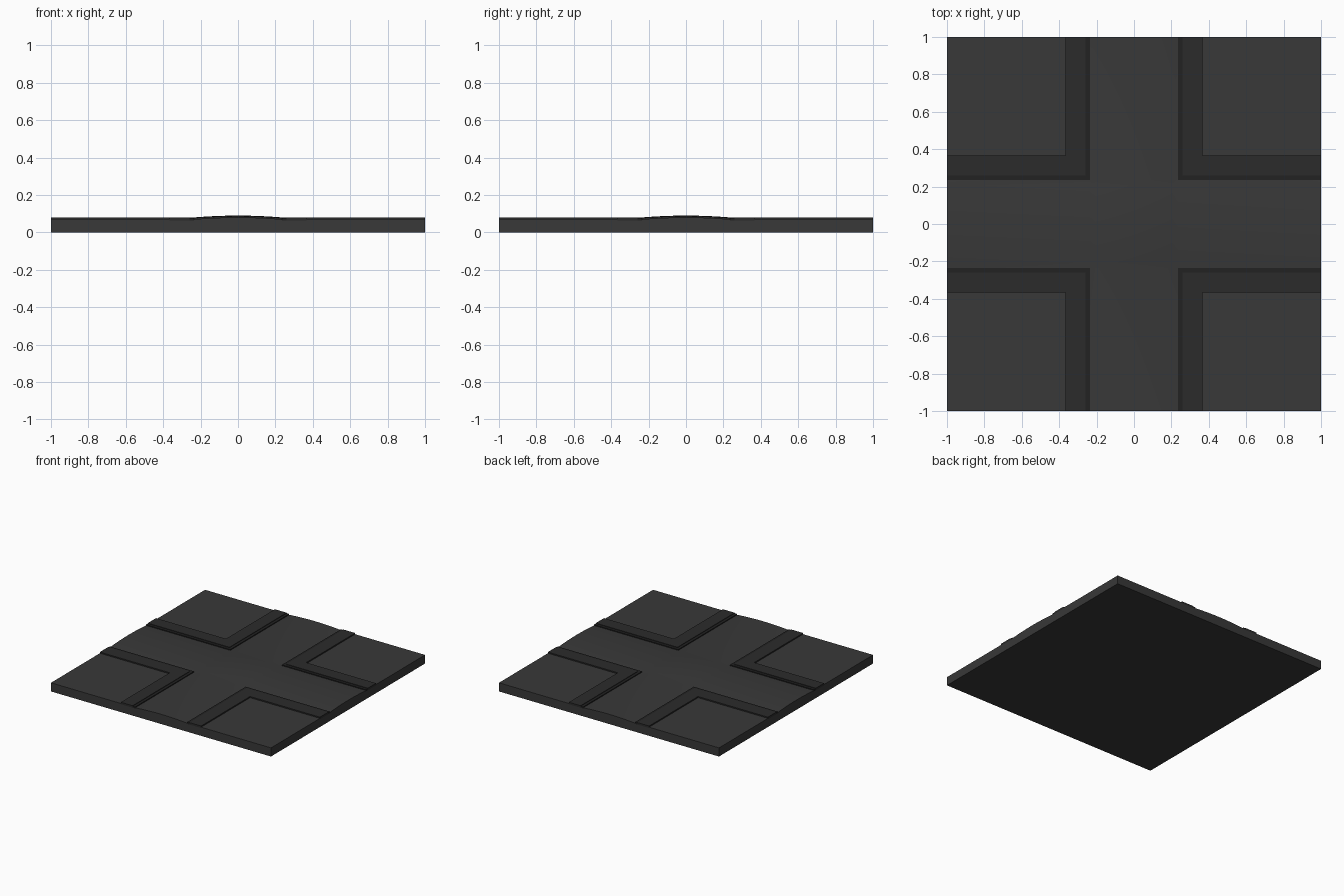
import bpy, bmesh, math

if "Cube" in bpy.data.objects:
    bpy.data.objects.remove(bpy.data.objects["Cube"])

BASE_TOP = 0.064
HALF_ROAD, CURB_IN, WALK_IN = 0.235, 0.258, 0.365


def material(name, value):
    m = bpy.data.materials.new(name)
    m.diffuse_color = (value, value, value, 1)
    m.use_nodes = True
    m.node_tree.nodes["Principled BSDF"].inputs["Base Color"].default_value = m.diffuse_color
    return m


GROUND = material("ground_grey", 0.04)
PAVING = material("paving_grey", 0.024)
KERB = material("kerb_grey", 0.016)


def finish(name, bm, mat):
    bmesh.ops.recalc_face_normals(bm, faces=bm.faces[:])
    me = bpy.data.meshes.new(name)
    bm.to_mesh(me)
    bm.free()
    me.materials.append(mat)
    ob = bpy.data.objects.new(name, me)
    bpy.context.collection.objects.link(ob)
    return ob


def prism(name, outline, z0, z1, mat):
    bm = bmesh.new()
    face = bm.faces.new([bm.verts.new((x, y, z0)) for x, y in outline])
    res = bmesh.ops.extrude_face_region(bm, geom=[face])
    for v in res["geom"]:
        if isinstance(v, bmesh.types.BMVert):
            v.co.z = z1
    # extrusion removes the source face, so close the bottom again
    bmesh.ops.holes_fill(bm, edges=[e for e in bm.edges if e.is_boundary], sides=0)
    return finish(name, bm, mat)


def corner_l(a, b):
    return [(a, a), (1, a), (1, b), (b, b), (b, 1), (a, 1)]


# Slab under everything
prism("base_slab", [(-1, -1), (1, -1), (1, 1), (-1, 1)], 0, BASE_TOP, GROUND)

# Four corners: kerb, pavement and lot
for sx in (-1, 1):
    for sy in (-1, 1):
        def place(pts):
            return [(sx * x, sy * y) for x, y in pts]
        prism("kerb", place(corner_l(HALF_ROAD, CURB_IN)), BASE_TOP, 0.077, KERB)
        prism("pavement", place(corner_l(CURB_IN, WALK_IN)), BASE_TOP, 0.081, PAVING)
        w = WALK_IN
        prism("corner_lot", place([(w, w), (1, w), (1, 1), (w, 1)]), BASE_TOP, 0.071, GROUND)


# Crossing roads with a cambered surface that peaks in the middle
def camber(t):
    return 0.01 * max(0.0, 1 - (t / HALF_ROAD) ** 2)


N = 16
ticks = [-1] + [HALF_ROAD * (2 * i / N - 1) for i in range(N + 1)] + [1]
bm = bmesh.new()
grid = {}


def vert(i, j):
    if (i, j) not in grid:
        x, y = ticks[i], ticks[j]
        grid[i, j] = bm.verts.new((x, y, 0.07 + camber(x) + camber(y)))
    return grid[i, j]


for i in range(N + 2):
    for j in range(N + 2):
        if 0 < i <= N or 0 < j <= N:
            bm.faces.new([vert(i, j), vert(i + 1, j), vert(i + 1, j + 1), vert(i, j + 1)])
rim = [e for e in bm.edges if e.is_boundary]
skirt = bmesh.ops.extrude_edge_only(bm, edges=rim)
for v in skirt["geom"]:
    if isinstance(v, bmesh.types.BMVert):
        v.co.z = BASE_TOP
road = finish("crossroads", bm, GROUND)
bpy.context.view_layer.objects.active = road
road.select_set(True)
bpy.ops.object.shade_smooth_by_angle(angle=math.radians(30))
